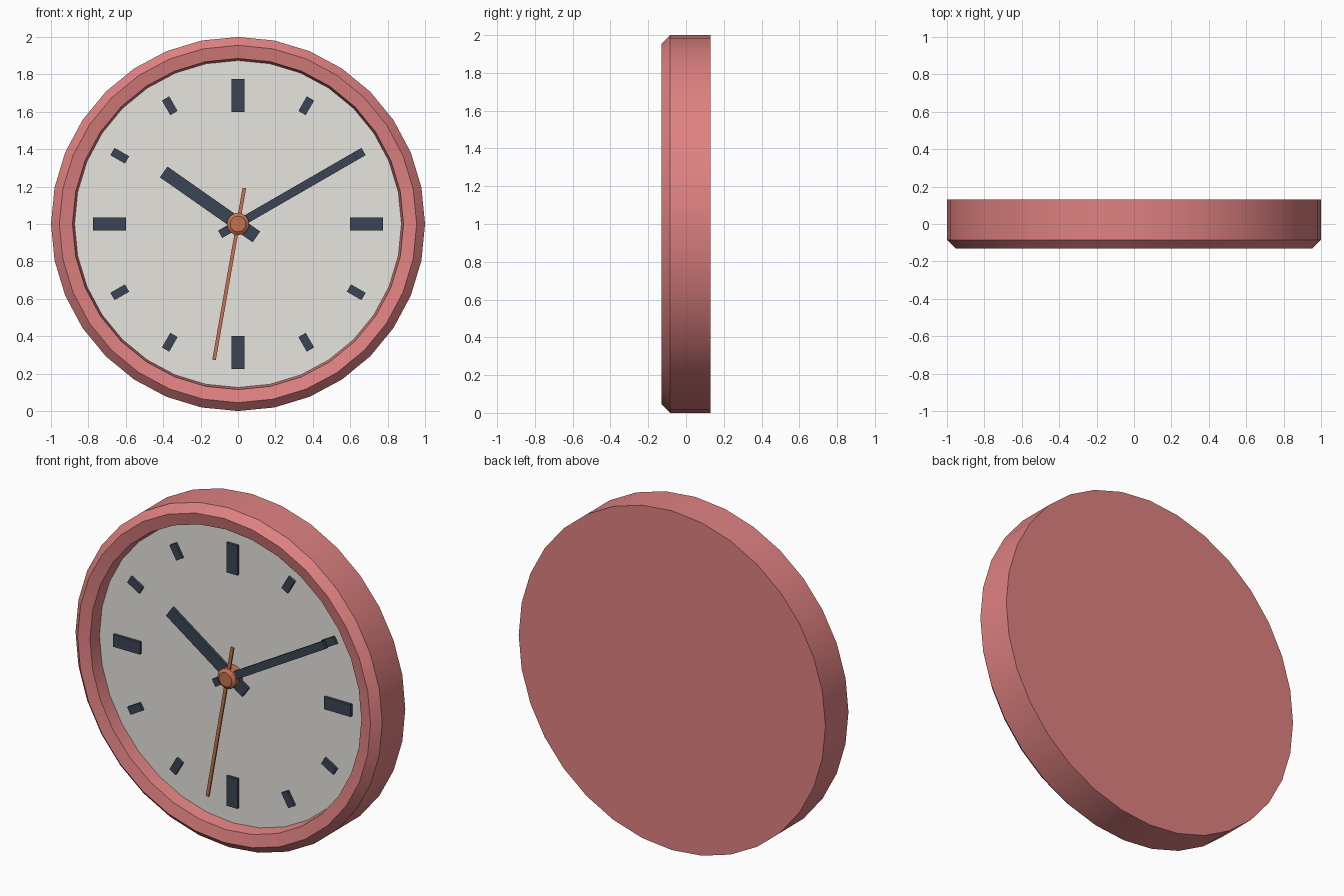
import bpy, bmesh, math
from mathutils import Matrix

if "Cube" in bpy.data.objects:
    bpy.data.objects.remove(bpy.data.objects["Cube"])

C = Matrix.Translation((0, 0, 1))


def mat(name, rgb):
    m = bpy.data.materials.new(name)
    m.diffuse_color = (*rgb, 1)
    m.use_nodes = True
    m.node_tree.nodes["Principled BSDF"].inputs["Base Color"].default_value = m.diffuse_color
    return m


RED = mat("coral red", (0.74, 0.22, 0.22))
FACE = mat("warm white", (0.80, 0.78, 0.74))
DARK = mat("dark slate", (0.045, 0.06, 0.09))
COPPER = mat("copper", (0.56, 0.17, 0.08))


def add(name, bm, material, smooth=None):
    bmesh.ops.recalc_face_normals(bm, faces=bm.faces)
    me = bpy.data.meshes.new(name)
    bm.to_mesh(me)
    bm.free()
    me.materials.append(material)
    ob = bpy.data.objects.new(name, me)
    bpy.context.collection.objects.link(ob)
    if smooth:
        bpy.ops.object.select_all(action='DESELECT')
        ob.select_set(True)
        bpy.context.view_layer.objects.active = ob
        bpy.ops.object.shade_smooth_by_angle(angle=math.radians(smooth))
    return ob


def turned(name, profile, sides, material, smooth=None):
    """Rings of (radius, y) around the clock axis, capped at both ends."""
    bm = bmesh.new()
    rings = []
    for r, y in profile:
        rings.append([bm.verts.new((r * math.sin(2 * math.pi * i / sides), y,
                                    1 + r * math.cos(2 * math.pi * i / sides)))
                      for i in range(sides)])
    for a, b in zip(rings, rings[1:]):
        for i in range(sides):
            j = (i + 1) % sides
            bm.faces.new((a[i], a[j], b[j], b[i]))
    bm.faces.new(rings[0])
    bm.faces.new(rings[-1])
    return add(name, bm, material, smooth)


def bar(name, angle, r0, r1, width, y_front, y_back, material):
    """Box lying on the dial from radius r0 to r1, clockwise angle from twelve."""
    bm = bmesh.new()
    m = (C @ Matrix.Rotation(math.radians(angle), 4, 'Y')
         @ Matrix.Translation((0, (y_front + y_back) / 2, (r0 + r1) / 2))
         @ Matrix.Diagonal((width, y_back - y_front, r1 - r0, 1)))
    bmesh.ops.create_cube(bm, size=1, matrix=m)
    return add(name, bm, material)


# case with chamfered rim and recessed front
turned("case", [(1, 0.13), (1, -0.085), (0.955, -0.13), (0.885, -0.115),
                (0.872, -0.03)], 32, RED, 30)
# dial plate
turned("dial", [(0.874, -0.02), (0.874, -0.042)], 32, FACE)

# hour markers, larger at the quarters
for h in range(12):
    if h % 3 == 0:
        bar(f"quarter_marker_{h}", h * 30, 0.60, 0.775, 0.072, -0.058, -0.035, DARK)
    else:
        bar(f"hour_marker_{h}", h * 30, 0.685, 0.775, 0.045, -0.058, -0.035, DARK)

# hands
bar("hour_hand", 305, -0.12, 0.485, 0.07, -0.075, -0.058, DARK)
bar("minute_hand", 60, -0.11, 0.725, 0.045, -0.092, -0.076, DARK)
bar("second_hand", 190, -0.195, 0.738, 0.019, -0.104, -0.094, COPPER)

# centre cap
turned("centre_cap", [(0.06, -0.04), (0.06, -0.105), (0.042, -0.118)], 16, COPPER, 30)
